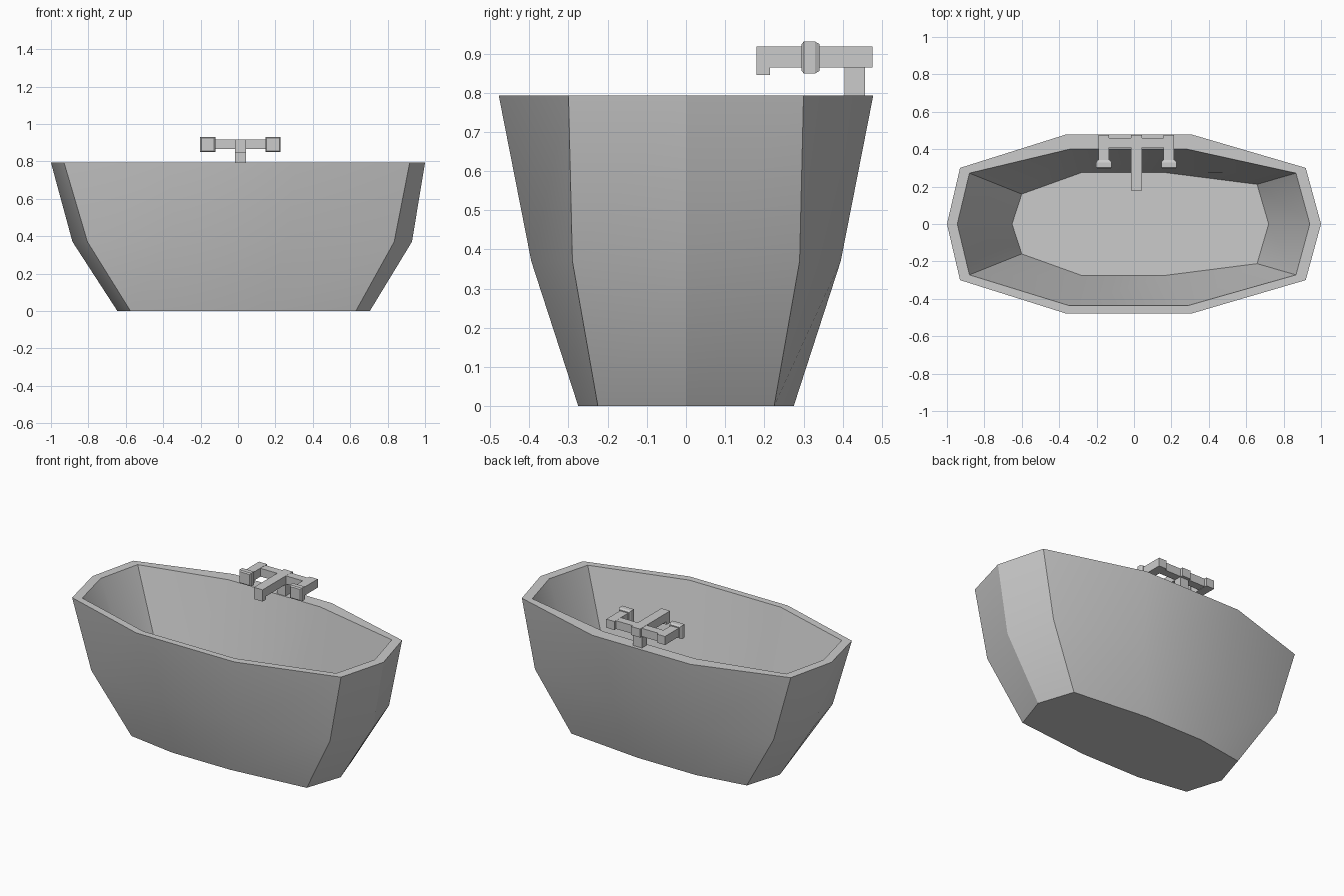
import bpy, bmesh, math

if "Cube" in bpy.data.objects:
    bpy.data.objects.remove(bpy.data.objects["Cube"])


def finish(name, bm):
    bmesh.ops.recalc_face_normals(bm, faces=bm.faces)
    me = bpy.data.meshes.new(name)
    bm.to_mesh(me)
    bm.free()
    ob = bpy.data.objects.new(name, me)
    bpy.context.collection.objects.link(ob)
    return ob


def box(name, x, y, z):
    bm = bmesh.new()
    bmesh.ops.create_cube(bm, size=1)
    for v in bm.verts:
        v.co = [lo + (c + 0.5) * (hi - lo) for c, (lo, hi) in zip(v.co, (x, y, z))]
    return finish(name, bm)


def loft(name, rings):
    # skin a stack of equal-length rings and cap both ends
    bm = bmesh.new()
    loops = [[bm.verts.new(p) for p in r] for r in rings]
    n = len(loops[0])
    for a, b in zip(loops, loops[1:]):
        for i in range(n):
            j = (i + 1) % n
            bm.faces.new((a[i], a[j], b[j], b[i]))
    bm.faces.new(loops[0])
    bm.faces.new(loops[-1])
    return finish(name, bm)


def ten_gon(half, z, back=1.0):
    # half outline along -y from left tip to right tip, mirrored to +y
    front = [(x, -y, z) for x, y in half]
    rear = [(x, y * (back if i in (2, 3) else 1), z)
            for i, (x, y) in enumerate(half)][1:-1]
    return front + rear[::-1]


# tub shell: outer bottom, waist, rim, inner rim, inner floor
tub = loft("bathtub", [
    ten_gon([(-.645, 0), (-.575, .225), (-.26, .275), (.14, .275), (.63, .225), (.705, 0)], 0),
    ten_gon([(-.885, 0), (-.805, .29), (-.345, .395), (.26, .395), (.835, .29), (.93, 0)], .37),
    ten_gon([(-1, 0), (-.93, .30), (-.365, .478), (.31, .478), (.918, .30), (1, 0)], .793),
    ten_gon([(-.945, 0), (-.88, .272), (-.345, .437), (.285, .437), (.866, .272), (.94, 0)], .793, .915),
    ten_gon([(-.652, 0), (-.60, .16), (-.28, .275), (.165, .275), (.658, .212), (.72, 0)], .10),
])
bpy.context.view_layer.objects.active = tub
tub.select_set(True)
bpy.ops.object.shade_smooth_by_angle(angle=math.radians(30))

# tap body
cx = .013
spout_x = (cx - .03, cx + .03)
bar_z = (.865, .918)
box("tap_riser", spout_x, (.405, .457), (.785, .87))
box("tap_spout", spout_x, (.18, .476), bar_z)
box("spout_tip", spout_x, (.18, .215), (.845, .866))
box("tap_crossbar", (cx - .18, cx + .18), (.41, .46), (bar_z[0] + .001, bar_z[1] - .001))

# handles: arm and chamfered square knob on each side
for side, s in (("left", -1), ("right", 1)):
    hx, hz = cx + s * .174, .89
    box(side + "_handle_arm", (hx - .028, hx + .028), (.325, .476), bar_z)
    loft(side + "_handle_knob", [
        [(hx + a * r, y, hz + b * r) for a, b in ((-1, -1), (1, -1), (1, 1), (-1, 1))]
        for y, r in ((.295, .034), (.301, .041), (.329, .041), (.341, .034))])
